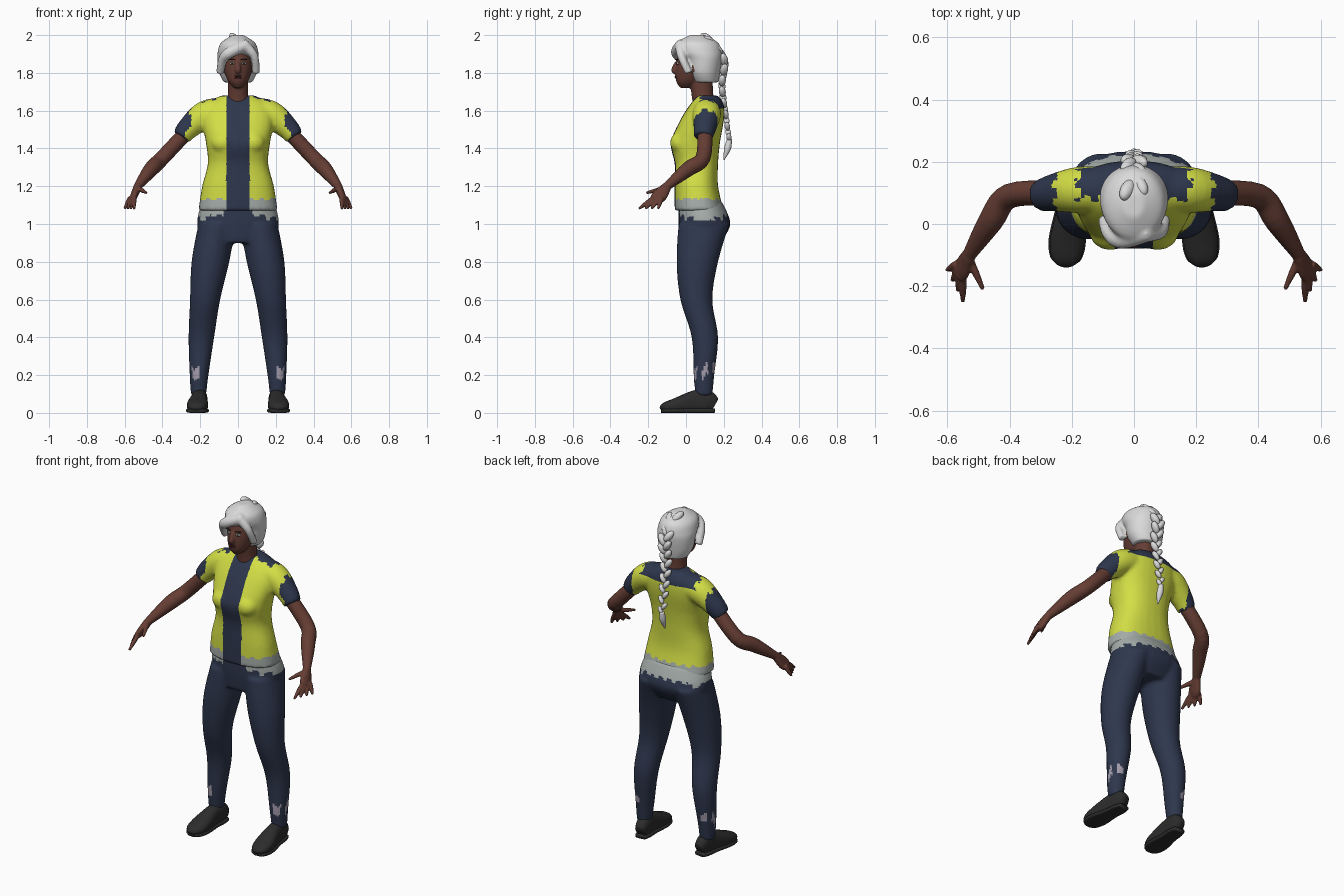
import bpy, bmesh
from math import sin, cos, pi
from mathutils import Vector, Matrix

if "Cube" in bpy.data.objects:
    bpy.data.objects.remove(bpy.data.objects["Cube"])


def material(name, red, green, blue):
    mat = bpy.data.materials.new(name)
    mat.use_nodes = True
    mat.diffuse_color = (red, green, blue, 1)
    shader = next(node for node in mat.node_tree.nodes if node.type == "BSDF_PRINCIPLED")
    shader.inputs["Base Color"].default_value = (red, green, blue, 1)
    return mat


YELLOW = material("lime_yellow", .66, .74, .06)
NAVY = material("navy", .027, .038, .075)
GREY = material("pale_grey", .38, .42, .4)
LILAC = material("lilac_grey", .38, .34, .42)
SKIN = material("brown_skin", .13, .047, .034)
LIP = material("dark_lip", .07, .02, .02)
HAIR = material("silver_hair", .7, .7, .7)
BLACK = material("charcoal", .025, .025, .025)
EYE = material("eye_white", .4, .4, .35)


def spline(sections, steps=5):
    """Catmull-Rom interpolation through tuples of any length."""
    last = len(sections) - 1
    smooth = []
    for index in range(last):
        before, start, end, after = (sections[max(0, min(last, index + offset))]
                                     for offset in (-1, 0, 1, 2))
        for step in range(steps):
            t = step / steps
            smooth.append([q + t / 2 * (r - p + t * (2 * p - 5 * q + 4 * r - s
                                                     + t * (3 * (q - r) + s - p)))
                           for p, q, r, s in zip(before, start, end, after)])
    return smooth + [sections[last]]


def tube(bm, sections, ref=(0, 1, 0), flat=False, power=2, sides=28):
    """Loft superellipse rings; a section is x, y, z, radius along ref[, other radius]."""
    points = spline(sections)
    rings = []
    for index, point in enumerate(points):
        ahead = Vector(points[min(index + 1, len(points) - 1)][:3])
        behind = Vector(points[max(index - 1, 0)][:3])
        axis = Vector((0, 0, 1)) if flat else (ahead - behind).normalized()
        across = Vector(ref)
        across = (across - axis * across.dot(axis)).normalized()
        other = axis.cross(across)
        ring = []
        for side in range(sides):
            angle = 2 * pi * side / sides
            u, v = (abs(w) ** (2 / power) * (1 if w > 0 else -1)
                    for w in (cos(angle), sin(angle)))
            offset = across * point[3] * u + other * point[-1] * v
            ring.append(bm.verts.new(Vector(point[:3]) + offset))
        rings.append(ring)
    for lower, upper in zip(rings, rings[1:]):
        for side in range(sides):
            bm.faces.new((lower[side - 1], lower[side], upper[side], upper[side - 1]))
    bm.faces.new(rings[0])
    bm.faces.new(rings[-1])


def column(bm, sections, centre=lambda z: 0, power=2):
    """Upright loft from sections of z, front y, back y, half width."""
    tube(bm, [(centre(z), (front + back) / 2, z, (back - front) / 2, half)
              for z, front, back, half in sections], flat=True, power=power)


def ball(bm, place, size, turn=Matrix()):
    matrix = Matrix.Translation(place) @ turn.to_4x4() @ Matrix.Diagonal(size).to_4x4()
    bmesh.ops.create_uvsphere(bm, u_segments=16, v_segments=10, radius=1, matrix=matrix)


def mirror(bm):
    """Copy everything built so far to the other side."""
    copy = bmesh.ops.duplicate(bm, geom=bm.verts[:] + bm.edges[:] + bm.faces[:])["geom"]
    verts = [item for item in copy if isinstance(item, bmesh.types.BMVert)]
    bmesh.ops.scale(bm, vec=(-1, 1, 1), verts=verts)


def finish(name, bm, materials, rule=None, voxel=None):
    """Make the object, fuse its pieces if asked, then colour faces by rule."""
    bmesh.ops.recalc_face_normals(bm, faces=bm.faces)
    mesh = bpy.data.meshes.new(name)
    bm.to_mesh(mesh)
    bm.free()
    part = bpy.data.objects.new(name, mesh)
    bpy.context.collection.objects.link(part)
    if voxel:
        fuse = part.modifiers.new("fuse", "REMESH")
        fuse.mode, fuse.voxel_size = "VOXEL", voxel
        soften = part.modifiers.new("soften", "SMOOTH")
        soften.factor, soften.iterations = .5, 3
        graph = bpy.context.evaluated_depsgraph_get()
        fused = bpy.data.meshes.new_from_object(part.evaluated_get(graph))
        part.modifiers.clear()
        part.data = fused
    part.data.materials.clear()
    for mat in materials:
        part.data.materials.append(mat)
    for face in part.data.polygons:
        face.use_smooth = True
        face.material_index = rule(face.center, face.normal) if rule else 0


def jag(value):
    return .008 if sin(value * 110) > 0 else -.008


# Shirt: short sleeves, bust and torso
bm = bmesh.new()
tube(bm, [(.06, .11, 1.6, .07), (.17, .11, 1.58, .075), (.26, .1, 1.51, .06), (.3, .09, 1.46, .05)])
ball(bm, (.075, -.025, 1.43), (.07, .06, .06))
mirror(bm)
column(bm, [(1.07, -.06, .2, .21), (1.2, -.06, .17, .19), (1.32, -.06, .17, .16),
            (1.43, -.08, .18, .17), (1.55, -.03, .2, .19), (1.63, .02, .2, .17),
            (1.68, .06, .17, .09)], power=2.4)


def shirt_rule(centre, normal):
    x = abs(centre.x)
    if x < .062 and centre.y < .07 and normal.y < .3:
        return 1
    if centre.z < 1.13 + jag(centre.x) / 2:
        return 2
    outward = normal.x * centre.x > 0 or normal.z > .2
    sleeve_end = x > .255 + jag(centre.y) and (centre.y > .08 or outward)
    yoke = centre.z > 1.61 and centre.y > .08 + jag(centre.x) and x < .18 + jag(centre.y)
    return 1 if sleeve_end or yoke else 0


finish("shirt", bm, [YELLOW, NAVY, GREY], shirt_rule, .011)

# Trousers: two legs and the hips
bm = bmesh.new()
column(bm, [(1, -.04, .23, .1), (.8, -.05, .17, .1), (.6, -.03, .14, .08),
            (.4, .03, .17, .068), (.2, .04, .15, .05), (.09, .05, .14, .04)],
       centre=lambda z: .21 - z * z / 10)
mirror(bm)
column(bm, [(1.12, -.04, .19, .19), (1, -.04, .235, .217), (.9, -.03, .18, .16)], power=2.2)


def trouser_rule(centre, normal):
    x = abs(centre.x)
    if centre.z > (1.03 if x > .15 else 1.045) + jag(centre.x):
        return 0 if x < .075 and centre.y < .07 else 1
    strip = sin(centre.y * 110) < .2
    height = abs(centre.z - .22 + sin(centre.y * 160) / 50)
    return 2 if strip and x > .2 and height < .027 else 0


finish("trousers", bm, [NAVY, GREY, LILAC], trouser_rule, .011)

# Arms, palms, fanned fingers and thumbs
bm = bmesh.new()
tube(bm, [(.25, .1, 1.51, .04), (.4, .09, 1.35, .04), (.46, .01, 1.29, .04), (.53, -.1, 1.2, .022)])
tube(bm, [(.53, -.1, 1.2, .025, .022), (.55, -.14, 1.15, .04, .02), (.56, -.17, 1.13, .03, .015)])
digits = [(Vector((.53, -.11, 1.19)), Vector((.485, -.21, 1.165)))]
for finger in range(4):
    fan = Vector((.017, .034, 0)) * finger
    digits.append((Vector((.55, -.17, 1.14)) + fan * .4, Vector((.55, -.25, 1.08)) + fan))
for knuckle, tip in digits:
    tube(bm, [(*knuckle, .013), (*knuckle.lerp(tip, .5), .012), (*tip, .007)], sides=12)
mirror(bm)
finish("arms", bm, [SKIN], None, .005)

# Shoes: uppers and soles share one outline of y, height, half width
bm = bmesh.new()
outline = [(.15, .08, .03), (.11, .12, .04), (.05, .12, .042), (-.05, .08, .056),
           (-.11, .055, .046), (-.13, .03, .02)]
for sole in (True, False):
    tube(bm, [(.21 - y / 12, y, .012 if sole else height / 2,
               half + .004 if sole else half, .012 if sole else height / 2)
              for y, height, half in outline], ref=(1, 0, 0), power=4 if sole else 2.5)
mirror(bm)
finish("shoes", bm, [BLACK])

# Head: ears, skull and jaw, neck, nose
bm = bmesh.new()
ball(bm, (.078, .045, 1.83), (.01, .02, .03))
mirror(bm)
column(bm, [(1.72, -.03, .03, .02), (1.76, -.053, .08, .055), (1.84, -.053, .14, .076),
            (1.95, -.03, .14, .06)])
column(bm, [(1.58, .04, .16, .075), (1.68, .03, .145, .054), (1.8, .01, .14, .055)])
tube(bm, [(0, -.048, 1.86, .009), (0, -.063, 1.815, .016), (0, -.053, 1.8, .01)], sides=14)
finish("head", bm, [SKIN], None, .006)

# Face details
bm = bmesh.new()
for z in (1.774, 1.783):
    ball(bm, (0, -.052, z), (.02, .008, .005))
finish("lips", bm, [LIP])
for name, mat, y, z, size in (("eyes", EYE, -.044, 1.85, (.014, .006, .007)),
                              ("pupils", BLACK, -.049, 1.85, (.005, .003, .006)),
                              ("eyebrows", BLACK, -.046, 1.87, (.02, .006, .003))):
    bm = bmesh.new()
    ball(bm, (.032, y, z), size, Matrix.Rotation(.35, 4, "Z"))
    mirror(bm)
    finish(name, bm, [mat])

# Hair cap with a side-swept fringe
bm = bmesh.new()
column(bm, [(1.75, .04, .17, .075), (1.8, .01, .18, .1), (1.87, -.01, .19, .109),
            (1.91, -.045, .19, .108), (1.96, -.05, .17, .09), (2, .02, .1, .03)])
tube(bm, [(.05, -.025, 1.95, .03), (-.04, -.05, 1.91, .03), (-.08, -.025, 1.87, .025),
          (-.095, .015, 1.8, .02)])
tube(bm, [(.03, -.03, 1.95, .03), (.085, -.025, 1.89, .022), (.096, .015, 1.8, .02)])
finish("hair_cap", bm, [HAIR], None, .008)

# Braid: locks alternating down a curved path, then a tuft
bm = bmesh.new()
path = spline([(0, .11, 1.98), (0, .2, 1.87), (0, .19, 1.73), (0, .21, 1.58), (0, .23, 1.44)])
for index, (here, below) in enumerate(zip(path, path[1:])):
    along = Vector(below) - Vector(here)
    width = 1 - index / len(path) / 2
    side = 1 if index % 2 else -1
    turn = Matrix.Rotation(side * .6, 3, "Y") @ along.to_track_quat("Z", "Y").to_matrix()
    ball(bm, (side * .02 * width, here[1], here[2]), Vector((.022, .025, .043)) * width, turn)
tube(bm, [(0, .23, 1.45, .013), (0, .22, 1.4, .018), (0, .2, 1.34, .003)], sides=14)
finish("braid", bm, [HAIR])
